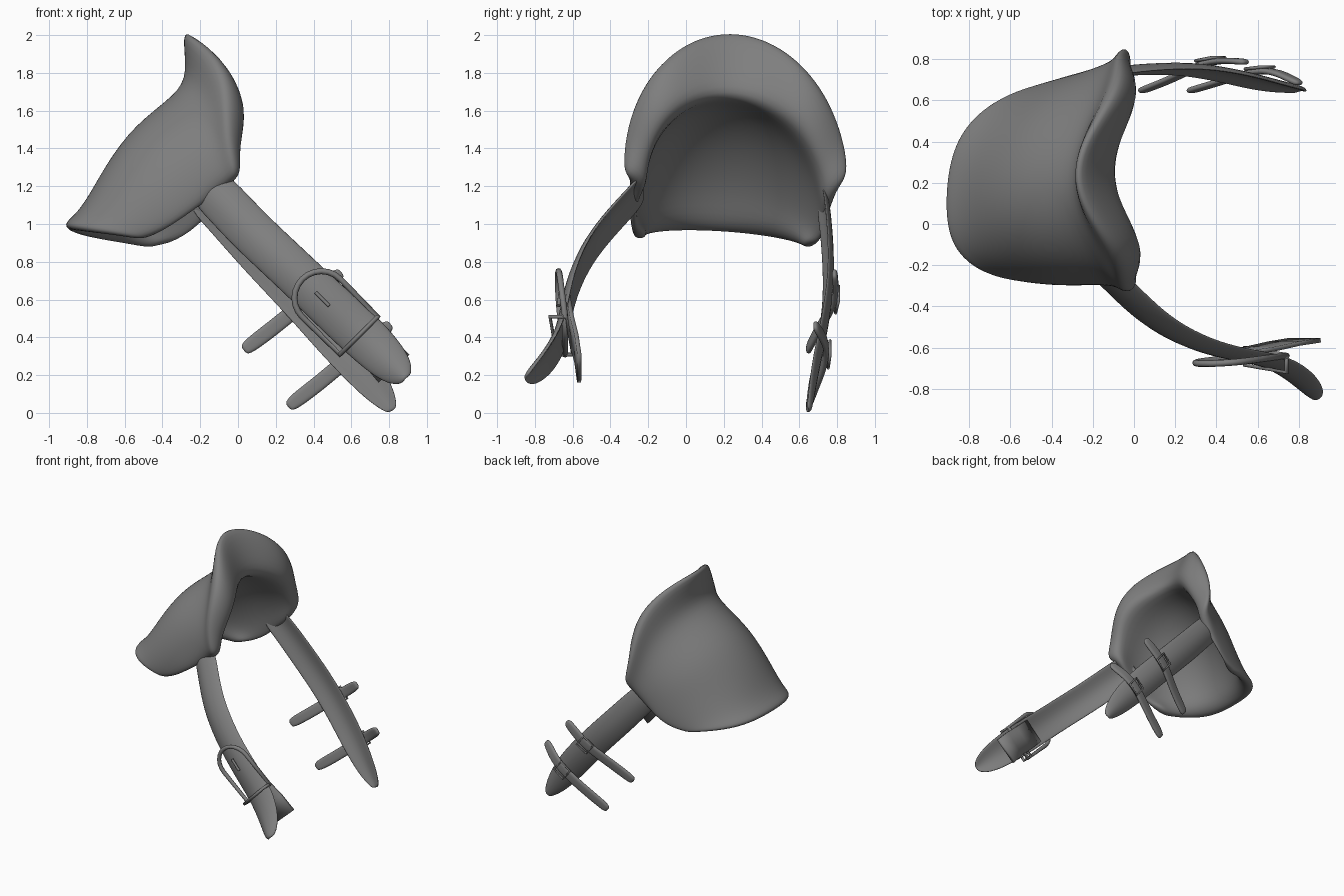
import bpy, bmesh, math
from mathutils import Vector

if "Cube" in bpy.data.objects:
    bpy.data.objects.remove(bpy.data.objects["Cube"])

mat = bpy.data.materials.new("dark_grey")
mat.diffuse_color = (0.21, 0.21, 0.21, 1)
mat.use_nodes = True
mat.node_tree.nodes["Principled BSDF"].inputs["Base Color"].default_value = mat.diffuse_color


def finish(name, bm, levels=2):
    bmesh.ops.recalc_face_normals(bm, faces=bm.faces)
    me = bpy.data.meshes.new(name)
    bm.to_mesh(me)
    bm.free()
    me.materials.append(mat)
    for p in me.polygons:
        p.use_smooth = True
    ob = bpy.data.objects.new(name, me)
    bpy.context.collection.objects.link(ob)
    if levels:
        m = ob.modifiers.new("smooth", 'SUBSURF')
        m.levels = m.render_levels = levels
    return ob


def arch(ridge, near, far, bulge, n=14):
    """Half-ellipse from near foot over the ridge to the far foot."""
    r, a, b = Vector(ridge), Vector(near), Vector(far)
    c = (a + b) / 2
    pts = []
    for i in range(n + 1):
        t = math.pi * i / n
        p = c + (a - b) / 2 * math.cos(t) + (r - c) * math.sin(t)
        p.x += bulge * math.sin(2 * t) ** 2
        pts.append(p)
    return pts


# Shell: outer arches from the low tip up to the flared collar, then back inside
outer = [
    ((-.93, .15, .995), (-.52, -.27, .92), (-.47, .67, .875), -.03),
    ((-.87, .15, 1.04), (-.46, -.28, .93), (-.41, .69, .88), -.03),
    ((-.80, .15, 1.13), (-.40, -.29, .96), (-.35, .71, .89), -.02),
    ((-.70, .16, 1.32), (-.30, -.30, 1.03), (-.25, .74, .95), 0),
    ((-.55, .18, 1.53), (-.20, -.30, 1.10), (-.18, .76, 1.02), 0),
    ((-.33, .20, 1.69), (-.12, -.30, 1.17), (-.12, .79, 1.10), .03),
    ((-.27, .22, 1.80), (-.06, -.31, 1.22), (-.07, .82, 1.18), .06),
    ((-.31, .23, 2.03), (-.02, -.34, 1.27), (-.04, .87, 1.26), .11)]
inner = [
    ((-.25, .24, 2.01), (.01, -.32, 1.27), (-.02, .85, 1.26), .14),
    ((-.13, .25, 1.81), (.03, -.26, 1.25), (.00, .79, 1.20), .12),
    ((-.06, .25, 1.65), (-.03, -.19, 1.19), (-.05, .72, 1.12), .07),
    ((-.28, .20, 1.645), (-.17, -.25, 1.11), (-.17, .72, 1.03), 0),
    ((-.55, .17, 1.46), (-.28, -.255, 1.03), (-.25, .71, .96), 0),
    ((-.74, .15, 1.18), (-.36, -.25, .985), (-.33, .68, .92), 0),
    ((-.79, .15, 1.01), (-.43, -.20, .95), (-.39, .62, .91), 0),
    ((-.87, .15, .945), (-.50, -.22, .915), (-.45, .63, .87), -.03)]
bm = bmesh.new()
rows = [[bm.verts.new(p) for p in arch(*s)] for s in outer + inner]
N = len(rows)
for k in range(N):
    a, b = rows[k], rows[(k + 1) % N]
    for i in range(len(a) - 1):
        bm.faces.new((a[i], a[i + 1], b[i + 1], b[i]))
for k in range(N // 2 - 1):
    for e in (0, -1):
        bm.faces.new((rows[k][e], rows[k + 1][e], rows[N - 2 - k][e], rows[N - 1 - k][e]))
finish("shell", bm)


def ribbon(name, path, widths, across, thick, bow=0, levels=2):
    """Strap along a path, bowed across its width; each end is capped."""
    pts = [Vector(p) for p in path]
    W = Vector(across).normalized()
    bm = bmesh.new()
    rings = []
    for i, p in enumerate(pts):
        t = (pts[min(i + 1, len(pts) - 1)] - pts[max(i - 1, 0)]).normalized()
        w = (W - t * W.dot(t)).normalized()
        n = t.cross(w)
        h = widths[i] / 2
        c = bow * min(1, widths[i] / .2)
        prof = [(-h, -thick / 2 - c / 2), (0, -thick / 2 + c / 2), (h, -thick / 2 - c / 2),
                (h, thick / 2 - c / 2), (0, thick / 2 + c / 2), (-h, thick / 2 - c / 2)]
        rings.append([bm.verts.new(p + w * u + n * v) for u, v in prof])
    for a, b in zip(rings, rings[1:]):
        for j in range(6):
            k = (j + 1) % 6
            bm.faces.new((a[j], a[k], b[k], b[j]))
    for r in (rings[0], rings[-1]):
        bm.faces.new((r[0], r[1], r[4], r[5]))
        bm.faces.new((r[1], r[2], r[3], r[4]))
    return finish(name, bm, levels)


def wire(name, pts, radius, cyclic=True):
    """Round bar bent along points."""
    cu = bpy.data.curves.new(name, 'CURVE')
    cu.dimensions = '3D'
    cu.bevel_depth = radius
    cu.bevel_resolution = 2
    cu.use_fill_caps = True
    sp = cu.splines.new('POLY')
    sp.points.add(len(pts) - 1)
    for q, p in zip(sp.points, pts):
        q.co = (*p, 1)
    sp.use_cyclic_u = cyclic
    sp.use_smooth = True
    cu.materials.append(mat)
    ob = bpy.data.objects.new(name, cu)
    bpy.context.collection.objects.link(ob)


# Near strap with rounded tip
ribbon("near_strap",
       [(-.19, -.22, 1.23), (-.08, -.32, 1.12), (.05, -.45, .98), (.20, -.55, .84), (.38, -.62, .67),
        (.55, -.65, .51), (.68, -.68, .39), (.79, -.75, .28), (.86, -.82, .21), (.89, -.85, .18)],
       [.24, .25, .25, .25, .25, .26, .26, .23, .16, .06], (.7, 0, .7), .025, .06)
# Square-ended tail behind the near strap
ribbon("near_strap_tail",
       [(.50, -.625, .56), (.62, -.605, .44), (.73, -.58, .34), (.825, -.565, .235)],
       [.2, .21, .21, .22], (.7, 0, .7), .022, 0, 0)
# Far strap
ribbon("far_strap",
       [(-.20, .725, 1.17), (-.10, .745, 1.07), (.08, .762, .87), (.24, .765, .70),
        (.38, .75, .55), (.52, .722, .39), (.64, .69, .25), (.74, .668, .12), (.80, .655, .04), (.815, .65, .01)],
       [.22, .23, .24, .24, .24, .24, .22, .17, .10, .05], (.7, .12, .7), .022, -.05)


def buckle_point(d, w, y):
    """Point from distance along the strap d and across it w."""
    return ((d + w) * .707, y, (w - d) * .707)


# Long rounded buckle on the near strap
loop = [(.163, .60), (-.12, .60)]
loop += [(-.12 - .14 * math.sin(t), .742 - .142 * math.cos(t))
         for t in [math.pi * i / 12 for i in range(1, 12)]]
loop += [(-.12, .884), (.163, .884)]
wire("near_buckle", [buckle_point(d, w, -.645 + .09 * d - .01) for d, w in loop], .016)
# Keeper band around the near strap
wire("near_keeper", [buckle_point(.163, w, y) for w, y in
                     ((.60, -.685), (.884, -.72), (.884, -.635), (.60, -.60))], .012)
# Buckle prong
wire("near_prong", [buckle_point(-.16, .742, -.665), buckle_point(-.06, .742, -.675)], .01, False)

# Two cross straps with small buckles on the far strap
cross = {"upper": [(.03, .645, .33), (.06, .655, .355), (.20, .71, .46), (.32, .775, .56),
                   (.42, .795, .64), (.51, .79, .715), (.55, .785, .745)],
         "lower": [(.265, .645, .03), (.30, .655, .06), (.42, .69, .15), (.55, .735, .26),
                   (.67, .75, .36), (.77, .70, .44), (.81, .68, .47)]}
for key, path in cross.items():
    ribbon(key + "_cross_strap", path, [.055, .085, .085, .085, .085, .085, .055], (.62, 0, -.78), .03)
    c = (Vector(path[3]) + Vector(path[4])) / 2
    u = (Vector(path[4]) - Vector(path[3])).normalized()
    v = Vector((.62, 0, -.78))
    o = c + Vector((0, .015, 0))
    wire(key + "_cross_buckle",
         [o + u * a + v * b for a, b in ((-.05, -.052), (.05, -.052), (.05, .052), (-.05, .052))], .008)
